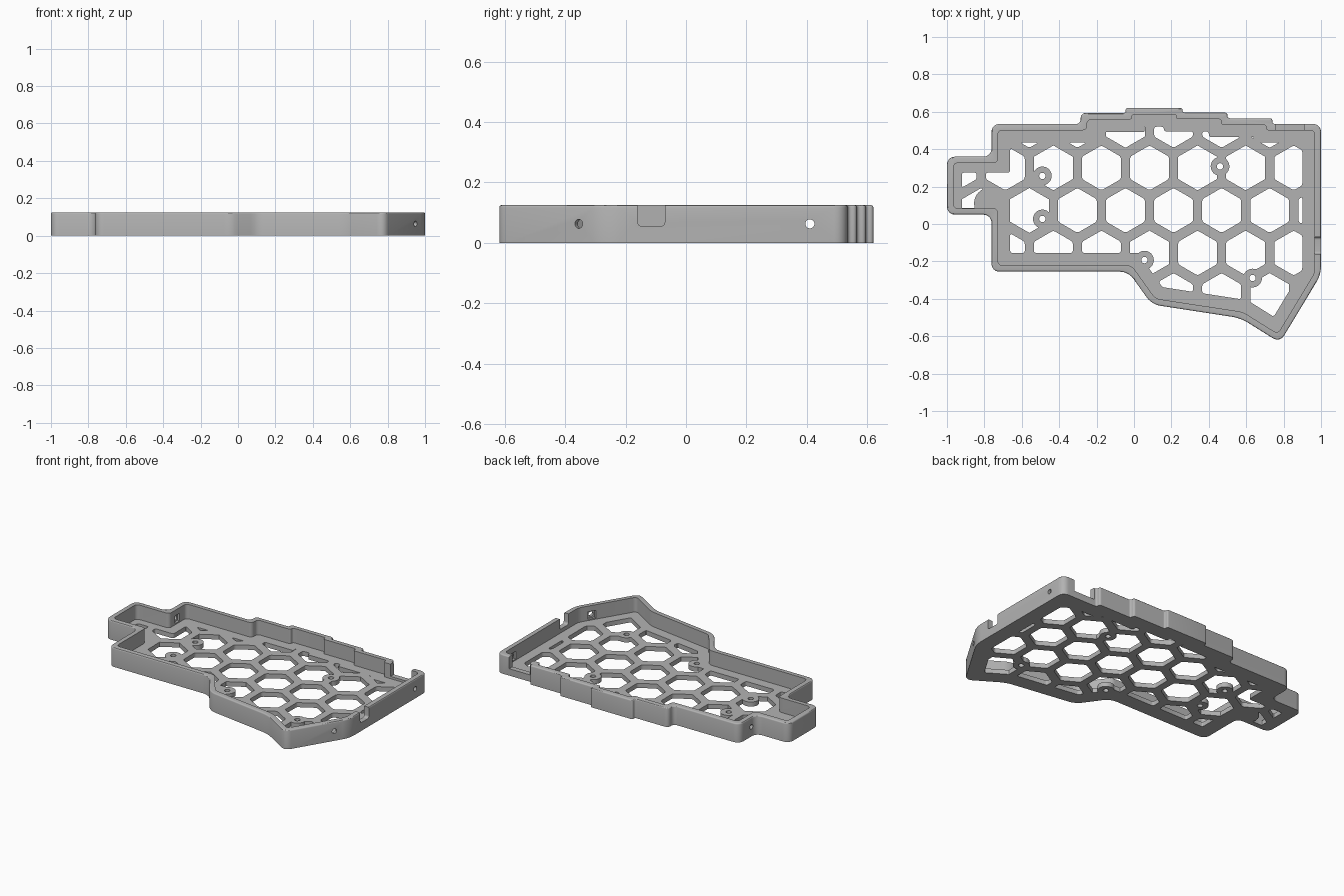
import bpy, bmesh, math
from mathutils import Vector, Matrix

if "Cube" in bpy.data.objects:
    bpy.data.objects.remove(bpy.data.objects["Cube"], do_unlink=True)

HEIGHT, FLOOR, WALL = 0.125, 0.03, 0.034
PITCH, ROW, HEX = 0.257, 0.2275, 0.12

grey = bpy.data.materials.new("plain_grey")
grey.use_nodes = True
grey.diffuse_color = (0.45, 0.45, 0.45, 1)
grey.node_tree.nodes["Principled BSDF"].inputs["Base Color"].default_value = (0.45, 0.45, 0.45, 1)


def outline(left, tab_top, tab_bottom):
    """Counter-clockwise plan of the tray, with an adjustable side tab."""
    return [Vector(p) for p in (
        (-0.762, tab_top), (left, tab_top), (left, tab_bottom), (-0.762, tab_bottom),
        (-0.762, -0.255), (-0.03, -0.255), (0.095, -0.43), (0.57, -0.503),
        (0.78, -0.634), (1, -0.27), (1, 0.535), (0.74, 0.535), (0.74, 0.565),
        (0.5, 0.565), (0.5, 0.595), (0.26, 0.595), (0.26, 0.62), (-0.045, 0.62),
        (-0.045, 0.593), (-0.285, 0.593), (-0.285, 0.535), (-0.762, 0.535))]


def inset(pts, d):
    """Move every side of the plan inwards by d."""
    out = []
    for i, p in enumerate(pts):
        a = (p - pts[i - 1]).normalized()
        b = (pts[(i + 1) % len(pts)] - p).normalized()
        na, nb = Vector((-a.y, a.x)), Vector((-b.y, b.x))
        out.append(p + (na + nb) * d / (1 + na.dot(nb)))
    return out


def fillet(pts, r, steps=6):
    """Round the corners of a plan with short quadratic arcs."""
    out = []
    for i, p in enumerate(pts):
        a, b = pts[i - 1] - p, pts[(i + 1) % len(pts)] - p
        t = min(r, a.length * 0.45, b.length * 0.45)
        s, e = p + a.normalized() * t, p + b.normalized() * t
        for k in range(steps + 1):
            u = k / steps
            w = 2 * u * (1 - u) * 0.83
            n = (1 - u) ** 2 + w + u * u
            out.append((s * (1 - u) ** 2 + p * w + e * u * u) / n)
    return out


def prism(name, pts, z0, z1, round_top=0.0):
    bm = bmesh.new()
    base = bm.faces.new([bm.verts.new((p[0], p[1], z0)) for p in pts])
    top = bmesh.ops.extrude_face_region(bm, geom=[base])["geom"]
    bmesh.ops.translate(bm, vec=(0, 0, z1 - z0),
                        verts=[v for v in top if isinstance(v, bmesh.types.BMVert)])
    bmesh.ops.recalc_face_normals(bm, faces=bm.faces)
    if round_top:
        rim = [e for e in bm.edges if all(v.co.z > z1 - 1e-4 for v in e.verts)]
        bmesh.ops.bevel(bm, geom=rim, offset=round_top, segments=3, profile=0.5, affect='EDGES')
    return finish(name, bm)


def finish(name, bm):
    me = bpy.data.meshes.new(name)
    bm.to_mesh(me)
    bm.free()
    ob = bpy.data.objects.new(name, me)
    bpy.context.collection.objects.link(ob)
    return ob


def bake(ob):
    deps = bpy.context.evaluated_depsgraph_get()
    me = bpy.data.meshes.new_from_object(ob.evaluated_get(deps))
    ob.modifiers.clear()
    ob.data = me


def boolean(ob, cutter, op='DIFFERENCE', drop=True):
    mod = ob.modifiers.new("cut", 'BOOLEAN')
    mod.operation, mod.object, mod.solver = op, cutter, 'EXACT'
    bake(ob)
    if drop:
        bpy.data.objects.remove(cutter, do_unlink=True)


def disc(x, y, r, n=32):
    return [(x + r * math.cos(math.tau * k / n), y + r * math.sin(math.tau * k / n)) for k in range(n)]


def side_cutter(centre, normal, size, depth, round_hole):
    """Cutter through a wall, running along the wall's normal."""
    bm = bmesh.new()
    if round_hole:
        bmesh.ops.create_cone(bm, cap_ends=True, segments=24, radius1=size, radius2=size, depth=depth)
    else:
        bmesh.ops.create_cube(bm, size=1)
        bmesh.ops.scale(bm, vec=(size, size, depth), verts=bm.verts)
    turn = Vector(normal).to_track_quat('Z', 'Y').to_matrix().to_4x4()
    bmesh.ops.transform(bm, matrix=Matrix.Translation(centre) @ turn, verts=bm.verts)
    return finish("side_cutter", bm)


# Tray body: solid block with a hollowed inside
plan = outline(-1, 0.36, 0.05)
tray = prism("case_tray", fillet(plan, 0.045), 0, HEIGHT, 0.008)
boolean(tray, prism("pocket", fillet(inset(plan, WALL), 0.025), FLOOR, 0.3))

# Honeycomb openings, kept clear of the wall and the screw pads
screws = [(-0.49, 0.257), (-0.49, 0.027), (0.056, -0.193), (0.634, -0.289), (0.46, 0.308)]
region = prism("opening_region", inset(outline(-1.02, 0.375, -0.015), 0.1), -0.2, 0.2)
pads = [prism("screw_pad", disc(x, y, 0.05), -0.4, 0.4) for x, y in screws]
pads.append(prism("tab_pad", disc(-0.77, 0.11, 0.085), -0.4, 0.4))
for row in range(-2, 3):
    for col in range(-4, 5):
        cx = 0.083 + PITCH * (col + (0.5 if row % 2 == 0 else 0))
        cy = 0.0725 + ROW * row
        opening = prism("opening", [(x, y) for x, y in (
            (cx + HEX * math.sin(k * math.pi / 3), cy + HEX * math.cos(k * math.pi / 3))
            for k in range(6))], -0.3, 0.3)
        boolean(opening, region, 'INTERSECT', drop=False)
        for pad in pads:
            if opening.data.vertices and (pad.data.vertices[0].co.xy - Vector((cx, cy))).length < 0.25:
                boolean(opening, pad, drop=False)
        bm = bmesh.new()
        bm.from_mesh(opening.data)
        volume = abs(bm.calc_volume()) if bm.faces else 0
        bm.free()
        if volume < 0.0005:
            bpy.data.objects.remove(opening, do_unlink=True)
            continue
        bevel = opening.modifiers.new("round", 'BEVEL')
        bevel.width, bevel.segments, bevel.angle_limit = 0.012, 3, math.radians(30)
        bake(opening)
        boolean(tray, opening)
for helper in pads + [region]:
    bpy.data.objects.remove(helper, do_unlink=True)

# Screw holes in the floor
for x, y in screws:
    boolean(tray, prism("screw_hole", disc(x, y, 0.017), -0.1, 0.1))

# Round side holes, each with a square nut recess on the inner face
for x, y, normal in ((1, 0.41, (1, 0, 0)), (-0.762, 0.41, (-1, 0, 0)), (0.949, -0.355, (0.857, -0.516, 0))):
    n, at = Vector(normal), Vector((x, y, 0.063))
    boolean(tray, side_cutter(at, n, 0.015, 0.15, True))
    boolean(tray, side_cutter(at - n * WALL, n, 0.05, 0.03, False))

# Socket notch in the left wall, with rounded lower corners
notch = [Vector(p) for p in ((-0.16, 0.055), (-0.07, 0.055), (-0.07, 0.2), (-0.16, 0.2))]
cutter = prism("socket_notch", fillet(notch, 0.015), 0.93, 1.1)
cutter.data.transform(Matrix(((0, 0, 1, 0), (1, 0, 0, 0), (0, 1, 0, 0), (0, 0, 0, 1))))
boolean(tray, cutter)

# Cable notch in the back wall
boolean(tray, prism("cable_notch", [(0.757, 0.46), (0.91, 0.46), (0.91, 0.6), (0.757, 0.6)], 0.045, 0.2))

tray.data.materials.clear()
tray.data.materials.append(grey)
for face in tray.data.polygons:
    face.material_index = 0
bpy.ops.object.select_all(action='DESELECT')
tray.select_set(True)
bpy.context.view_layer.objects.active = tray
bpy.ops.object.shade_smooth_by_angle(angle=math.radians(30))
